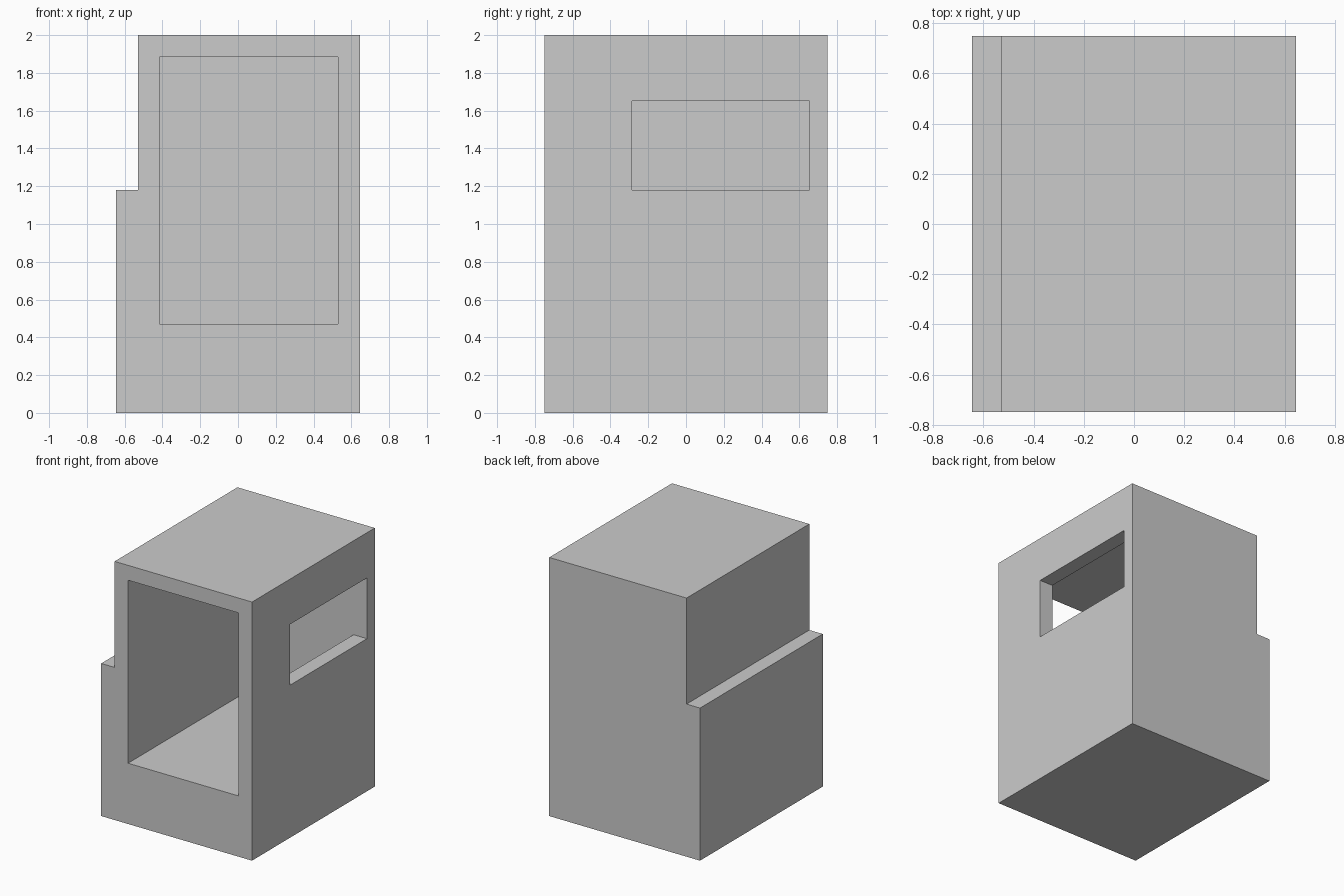
import bpy
import bmesh

if "Cube" in bpy.data.objects:
    bpy.data.objects.remove(bpy.data.objects["Cube"])


def prism(name, profile, y0, y1):
    """Extrude an (x, z) profile from y0 to y1."""
    bm = bmesh.new()
    face = bm.faces.new([bm.verts.new((x, y0, z)) for x, z in profile])
    ext = bmesh.ops.extrude_face_region(bm, geom=[face])
    verts = [v for v in ext["geom"] if isinstance(v, bmesh.types.BMVert)]
    bmesh.ops.translate(bm, verts=verts, vec=(0, y1 - y0, 0))
    bmesh.ops.recalc_face_normals(bm, faces=bm.faces)
    mesh = bpy.data.meshes.new(name)
    bm.to_mesh(mesh)
    bm.free()
    ob = bpy.data.objects.new(name, mesh)
    bpy.context.collection.objects.link(ob)
    return ob


def box(name, x0, x1, y0, y1, z0, z1):
    return prism(name, [(x0, z0), (x1, z0), (x1, z1), (x0, z1)], y0, y1)


def cut(target, cutter):
    """Subtract a cutter, apply it, then remove the cutter."""
    cutter.hide_render = True
    mod = target.modifiers.new(cutter.name, 'BOOLEAN')
    mod.operation = 'DIFFERENCE'
    mod.solver = 'EXACT'
    mod.object = cutter
    bpy.context.view_layer.objects.active = target
    bpy.ops.object.modifier_apply(modifier=mod.name)
    bpy.data.objects.remove(cutter)


BACK_WALL = 0.655

# Housing with a step along the upper left side
housing = prism("housing", [(-0.645, 0), (0.645, 0), (0.645, 2), (-0.53, 2),
                            (-0.53, 1.18), (-0.645, 1.18)], -0.75, 0.75)

# Inner chamber, open to the front
cut(housing, box("chamber_cutter", -0.415, 0.53, -0.9, BACK_WALL, 0.47, 1.885))

# Window in the right wall, flush with the chamber's back wall
cut(housing, box("window_cutter", 0.4, 0.8, -0.285, BACK_WALL, 1.18, 1.65))
